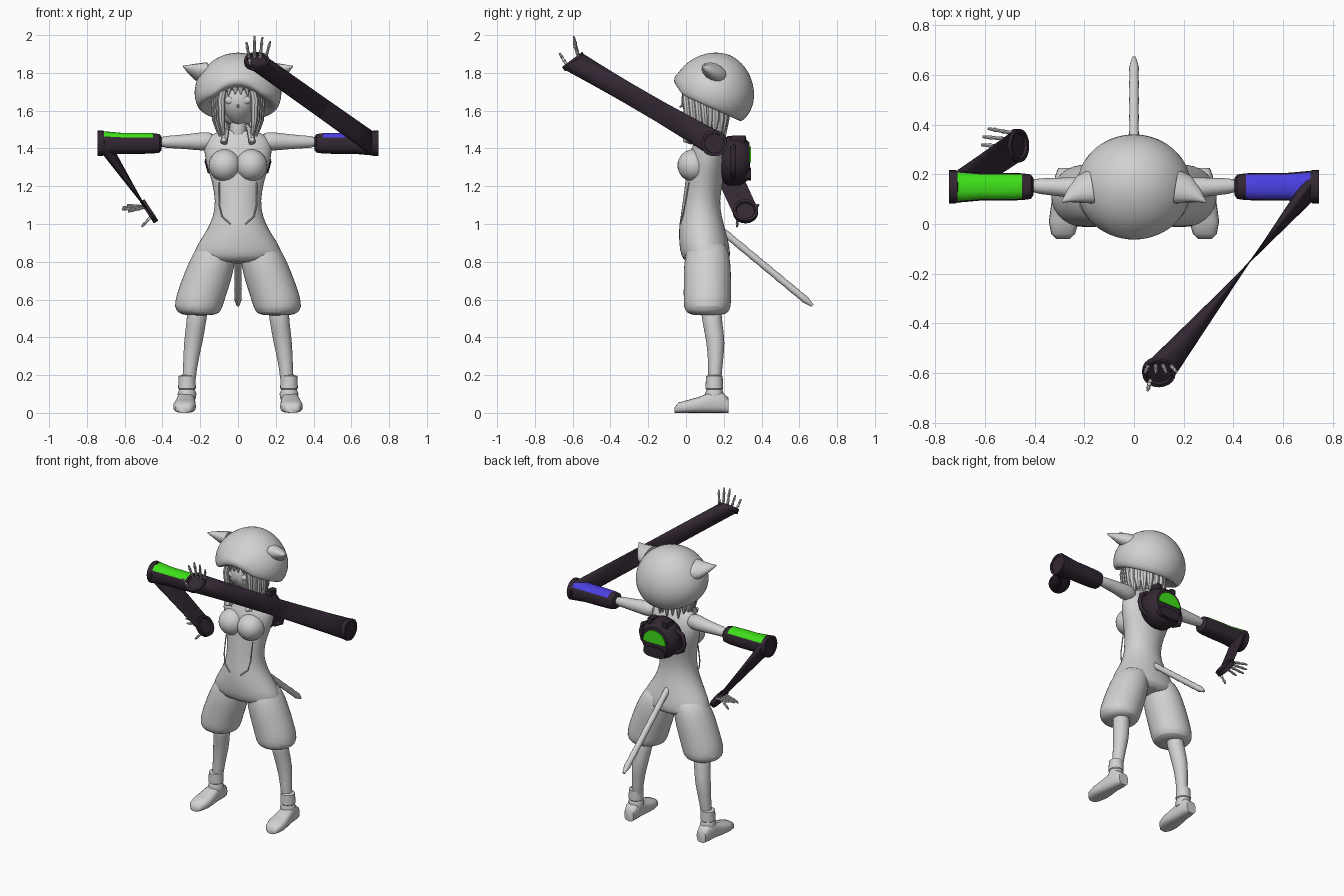
import bpy, bmesh, math
from mathutils import Vector as V, Matrix

cube = bpy.data.objects.get("Cube")
if cube:
    bpy.data.objects.remove(cube)


def material(name, rgb):
    m = bpy.data.materials.new(name)
    m.use_nodes = True
    m.diffuse_color = (*rgb, 1)
    m.node_tree.nodes["Principled BSDF"].inputs["Base Color"].default_value = (*rgb, 1)
    return m


GREY = material("light_grey", (0.64, 0.64, 0.64))
DARK = material("dark_plum", (0.032, 0.02, 0.032))
GREEN = material("bright_green", (0.05, 0.75, 0.01))
BLUE = material("violet_blue", (0.07, 0.05, 0.75))
X, Y, Z = V((1, 0, 0)), V((0, 1, 0)), V((0, 0, 1))


def finish(name, bm, mats, sub=0, angle=40):
    bmesh.ops.recalc_face_normals(bm, faces=bm.faces)
    for f in bm.faces:
        f.smooth = True
    me = bpy.data.meshes.new(name)
    bm.to_mesh(me)
    bm.free()
    me.set_sharp_from_angle(angle=math.radians(angle))
    for m in mats:
        me.materials.append(m)
    ob = bpy.data.objects.new(name, me)
    bpy.context.scene.collection.objects.link(ob)
    if sub:
        ob.modifiers.new("Subdivision", "SUBSURF").levels = sub
        ob.modifiers["Subdivision"].render_levels = sub
    return ob


def ring(c, u, v, n=20, power=1.0, phase=0.0):
    """Closed loop of points; a power below 1 makes it squarer."""
    def p(a):
        return math.copysign(abs(a) ** power, a)
    c = V(c)
    return [c + u * p(math.cos(t)) + v * p(math.sin(t))
            for t in (2 * math.pi * i / n + phase for i in range(n))]


def loft(name, rings, mat=GREY, sub=0, rule=None, extra=None, angle=40):
    bm = bmesh.new()
    rows = [[bm.verts.new(p) for p in r] for r in rings]
    n = len(rows[0])
    for a, b in zip(rows, rows[1:]):
        for i in range(n):
            bm.faces.new((a[i], a[(i + 1) % n], b[(i + 1) % n], b[i]))
    bm.faces.new(rows[0])
    bm.faces.new(rows[-1])
    if rule:
        for f in bm.faces:
            f.material_index = int(rule(f.calc_center_median()))
    return finish(name, bm, [mat] + ([extra] if extra else []), sub, angle)


def tube(name, pts, mat=GREY, n=12, sub=0):
    """Round limb through (x, y, z, radius) points."""
    P = [V(p[:3]) for p in pts]
    rings = []
    for i, p in enumerate(P):
        d = (P[min(i + 1, len(P) - 1)] - P[max(i - 1, 0)]).normalized()
        u = d.cross(Y if abs(d.y) < 0.8 else X).normalized()
        rings.append(ring(p, u * pts[i][3], d.cross(u) * pts[i][3], n))
    return loft(name, rings, mat, sub)


def ball(name, c, r, mat=GREY, taper=0.0):
    bm = bmesh.new()
    bmesh.ops.create_uvsphere(bm, u_segments=28, v_segments=18, radius=1)
    for v in bm.verts:
        k = 1 - taper * max(0, -v.co.z) ** 2
        v.co = V(c) + V((v.co.x * r[0] * k, v.co.y * r[1] * k, v.co.z * r[2]))
    return finish(name, bm, [mat], angle=60)


def cuff(name, c, u, v, depth):
    """Raised rim with a sunken cap."""
    n = u.cross(v).normalized() * depth
    steps = ((-1, 0.9), (-1, 1), (1, 1), (1, 0.78), (0.2, 0.72), (0.2, 0.1))
    loft(name, [ring(V(c) + n * k, u * s, v * s) for k, s in steps], DARK)


# Torso: z, centre y, half width, half depth
torso = ((1.5, .12, .06, .05), (1.48, .12, .14, .055), (1.43, .12, .18, .08), (1.37, .115, .182, .1),
         (1.3, .11, .165, .105), (1.22, .095, .137, .1), (1.12, .08, .12, .098), (1.04, .08, .132, .11),
         (.97, .085, .165, .125), (.9, .095, .212, .133), (.83, .105, .25, .135), (.79, .11, .2, .11))
loft("torso", [ring((0, y, z), X * a, Y * b) for z, y, a, b in torso], sub=1)
tube("neck", [(0, .11, 1.4, .055), (0, .105, 1.5, .045), (0, .095, 1.6, .045)], sub=1)

# Limbs and clothes on both sides
shorts = ((.92, .1, .09), (.85, .122, .115), (.78, .143, .126), (.7, .168, .133), (.62, .196, .133),
          (.56, .21, .13), (.53, .207, .112), (.515, .207, .075))
shoe = ((-.06, .028, .03), (-.04, .048, .055), (.01, .06, .068), (.07, .055, .085),
        (.13, .047, .11), (.19, .045, .11), (.225, .034, .08))
for side, s in (("left", 1), ("right", -1)):
    ball(side + "_bust", (s * .07, .04, 1.31), (.085, .085, .085))
    loft(side + "_shorts_leg", [ring((s * x, .113, z), X * r, Y * min(r, .127)) for z, x, r in shorts], sub=1)
    tube(side + "_leg", [(s * .21, .13, .58, .062), (s * .222, .14, .47, .052), (s * .238, .16, .37, .052),
                         (s * .254, .155, .25, .037), (s * .265, .15, .1, .037)], sub=1)
    tube(side + "_ankle_cuff", [(s * .27, .15, z, r) for z, r in
                                ((.07, .045), (.1, .05), (.125, .042), (.13, .047), (.195, .044), (.2, .03))], n=20)
    loft(side + "_shoe", [ring((s * (.283 - y * .05), y, h / 2), X * a, Z * h / 2, power=.7) for y, a, h in shoe], angle=60)
    tube(side + "_upper_arm", [(s * .12, .135, 1.44, .05), (s * .19, .14, 1.437, .052), (s * .25, .147, 1.436, .043),
                               (s * .33, .15, 1.435, .036), (s * .43, .155, 1.434, .031)], sub=1)
    # Overall strap with its button, and the bodice seam
    tube(side + "_strap", [(s * .05, .09, 1.52, .014), (s * .065, .04, 1.49, .018), (s * .075, .01, 1.43, .02)], n=8)
    ball(side + "_button", (s * .075, -.005, 1.445), (.014, .012, .014))
    tube(side + "_seam", [(s * .1, .015, 1.22, .004), (s * .1, -.006, 1.1, .004), (s * .085, -.018, 1.04, .004),
                          (s * .04, -.032, 1.0, .004)], n=6)
    # Bulky sleeve with a coloured top panel
    prof = ((.405, .035), (.415, .049), (.45, .054), (.53, .056), (.62, .056), (.71, .064), (.74, .067))
    loft(side + "_sleeve", [ring((s * x, .15, 1.427), Y * r, Z * r, 24, .8) for x, r in prof], DARK,
         extra=BLUE if s > 0 else GREEN,
         rule=lambda c: .45 < abs(c.x) < .71 and abs(c.y - .15) < .052 and c.z > 1.455)
    cuff(side + "_elbow_rim", (s * .73, .15, 1.427), Y * .068, Z * s * .068, .014)
    # Cat ear on the hat
    rows = ((.17, .15, 1.80, .075, .05), (.22, .14, 1.805, .06, .04), (.262, .115, 1.82, .03, .02), (.29, .09, 1.835, .004, .004))
    tilt = V((.15, .83, -.5)).normalized()
    up = V((0, .5, .83))
    loft(side + "_ear", [ring((s * x, y, z), V((s * tilt.x, tilt.y, tilt.z)) * a, up * b, 14) for x, y, z, a, b in rows], angle=70)
    # Hair locks framing the face
    for i in range(4):
        x = s * (.085 + .011 * i)
        tube(f"{side}_side_lock_{i}", [(x * .8, .0 + .03 * i, 1.75, .016), (x * 1.05, .0 + .03 * i, 1.66, .02),
                                       (x * 1.02, .01 + .03 * i, 1.55, .017), (x * .85, .02 + .03 * i, 1.44 + .02 * (i % 2), .003)], n=8)
    for i in range(3):
        x = s * (.012 + .028 * i)
        tube(f"{side}_fringe_{i}", [(x, .01, 1.77, .014), (x * 1.15, -.022 + .008 * i, 1.72, .015),
                                    (x * 1.3, -.018 + .011 * i, 1.685 - .01 * i, .002)], n=8)
    ball(side + "_eye", (s * .043, -.004, 1.655), (.026, .016, .022))

# Head, nose, back hair
ball("head", (0, .075, 1.65), (.1, .1, .125), taper=.45)
tube("nose", [(0, .0, 1.64, .012), (0, -.034, 1.618, .004)], n=8)
ball("back_hair", (0, .12, 1.64), (.115, .095, .125))
for i in range(9):
    a = math.pi * i / 8
    x, y = .105 * math.cos(a), .12 + .085 * math.sin(a)
    tube(f"back_lock_{i}", [(x, y, 1.66, .026), (x, y, 1.56, .026), (x * .92, y, 1.45 + .02 * (i % 2), .003)], n=8)

# Soft domed hat, tipped backwards and arched over the brow
dome = ((.03, .02), (.03, .14), (.0, .175), (.0, .195), (.03, .212), (.09, .22), (.15, .207), (.21, .172),
        (.26, .12), (.285, .07), (.298, .02))
place = Matrix.Translation((0, .115, 1.62)) @ Matrix.Rotation(math.radians(-24), 4, "X")
rows = [[place @ p for p in ring((0, 0, h), X * r * 1.07, Y * r, 28)] for h, r in dome]
for p in (p for row in rows[2:5] for p in row):
    if p.y < .08 and abs(p.x) < .13:
        p.z += .045 * (1 - (p.x / .13) ** 2)
loft("hat", rows, sub=1, angle=80)

# Tail
n = 14
tube("tail", [(0, .19 + .475 * i / n, .965 - .393 * i / n, .018 + .002 * (i % 2)) for i in range(n)]
     + [(0, .67, .568, .008)])


def forearm(name, a, b, u, v, r, phase=0.0):
    """Twisted sleeve from the upright elbow loop to the tilted wrist loop."""
    start = ring(a, Y * r, Z * r, 24)
    end = ring(b, u * r, v * r, 24, phase=phase)
    loft(name, [[p.lerp(q, k / 8) for p, q in zip(start, end)] for k in range(9)], DARK, angle=60)
    cuff(name + "_wrist_rim", b, u * r, v * r, .014)


forearm("left_forearm", (.71, .15, 1.427), (.1, -.595, 1.86), X, V((0, .8, .6)), .067, math.radians(-33.5))
forearm("right_forearm", (-.71, .15, 1.427), (-.47, .315, 1.067), Y, V((-.55, 0, .84)), .067)


def finger(name, a, b):
    a, b = V(a), V(b)
    tube(name, [(*a.lerp(b, t), r) for t, r in ((0, .009), (.3, .007), (.36, .01), (.42, .007),
                                                 (.66, .007), (.72, .009), (.78, .007), (1, .005))], n=8)


# Slim jointed fingers
for i, drop in enumerate((.035, .003, .008, .03)):
    finger(f"left_finger_{i}", (.06 + .028 * i, -.565, 1.87), (.045 + .042 * i, -.595, 1.998 - drop))
    finger(f"right_finger_{i}", (-.49, .285 + .027 * i, 1.09), (-.618 + drop, .285 + .033 * i, 1.065 + .012 * i))
finger("left_thumb", (.065, -.63, 1.84), (.055, -.67, 1.905))
finger("right_thumb", (-.46, .275, 1.04), (-.51, .27, .985))

# Round backpack with handles, strap stubs and a half-disc badge
pack = ((.17, .09), (.2, .115), (.22, .13), (.285, .13), (.32, .11), (.335, .095), (.338, .02))
loft("backpack", [ring((0, y, 1.335), X * r, Z * r, 28) for y, r in pack], DARK)
arc = [math.pi * i / 16 for i in range(17)]
loft("backpack_badge", [[V((.085 * math.cos(t), y, 1.325 + .085 * math.sin(t))) for t in arc] for y in (.335, .343)], GREEN)
loft("backpack_lower_lip", [ring((0, y, 1.265), X * .08, Z * .035, power=.7) for y in (.3, .345)], DARK)
for side, s in (("left", 1), ("right", -1)):
    tube(side + "_pack_handle", [(s * .1, .25, 1.41, .014), (s * .15, .25, 1.385, .014), (s * .163, .25, 1.33, .014),
                                 (s * .15, .25, 1.28, .014), (s * .1, .25, 1.255, .014)], DARK, 10)
    loft(side + "_pack_strap", [ring((s * .055, y, z), X * .022, Y * d, 12, .6)
                                for y, z, d in ((.26, 1.4, .045), (.275, 1.45, .045), (.28, 1.468, .035))], DARK)
